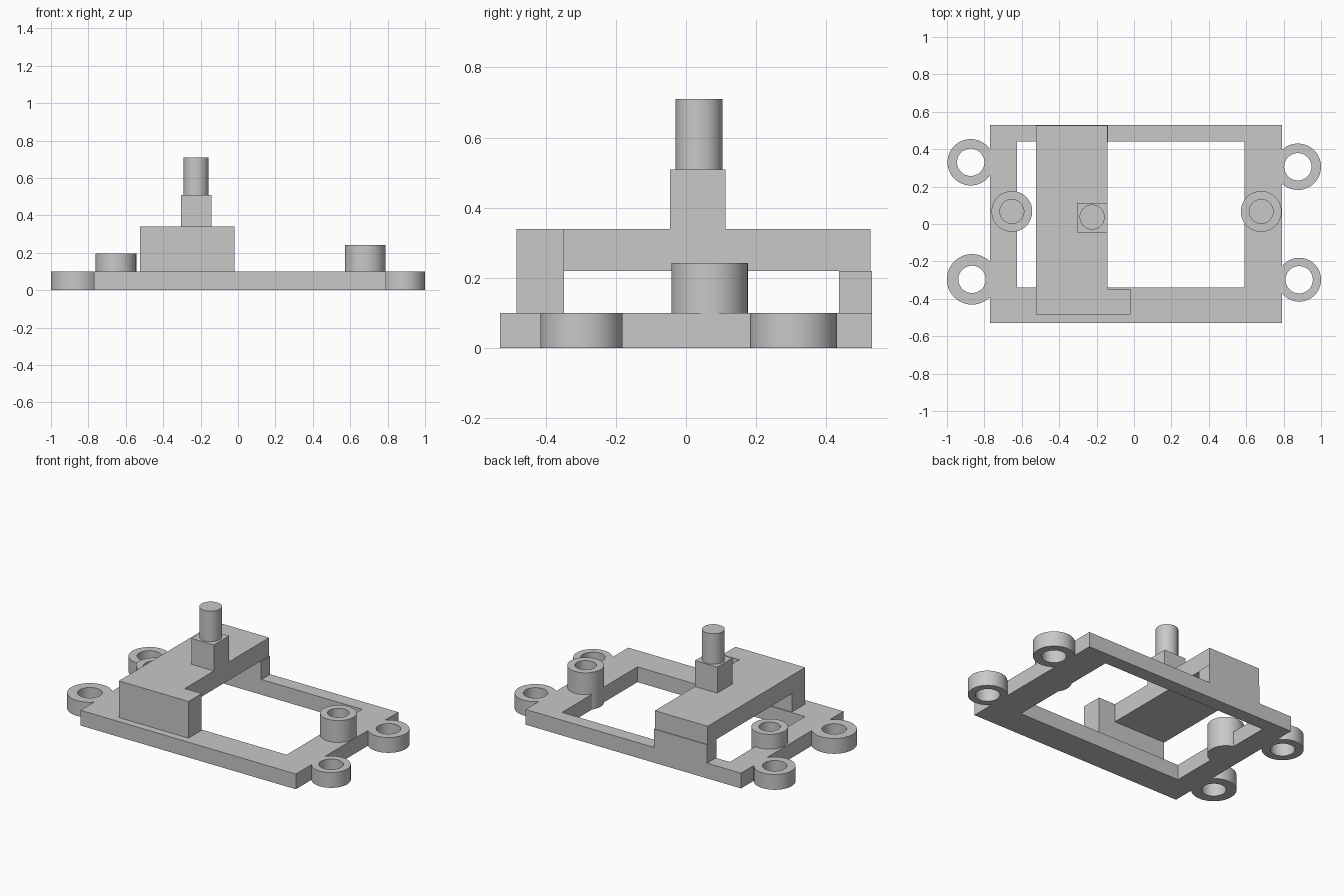
import bpy
import bmesh
from math import cos, sin, pi, radians

cube = bpy.data.objects.get("Cube")
if cube:
    bpy.data.objects.remove(cube, do_unlink=True)

grey = bpy.data.materials.new("plain_grey")
grey.use_nodes = True
grey.diffuse_color = (0.58, 0.58, 0.58, 1)
grey.node_tree.nodes["Principled BSDF"].inputs["Base Color"].default_value = (0.58, 0.58, 0.58, 1)


def loft(name, loops, closed=False, smooth=False):
    """Skin a series of matching loops; close it on itself or cap both ends."""
    bm = bmesh.new()
    rows = [[bm.verts.new(p) for p in loop] for loop in loops]
    n = len(rows[0])
    pairs = list(zip(rows, rows[1:]))
    if closed:
        pairs.append((rows[-1], rows[0]))
    else:
        bm.faces.new(rows[0])
        bm.faces.new(rows[-1])
    for a, b in pairs:
        for i in range(n):
            j = (i + 1) % n
            bm.faces.new((a[i], a[j], b[j], b[i]))
    bmesh.ops.recalc_face_normals(bm, faces=bm.faces)
    mesh = bpy.data.meshes.new(name)
    bm.to_mesh(mesh)
    bm.free()
    mesh.materials.append(grey)
    obj = bpy.data.objects.new(name, mesh)
    bpy.context.collection.objects.link(obj)
    if smooth:
        bpy.ops.object.select_all(action="DESELECT")
        obj.select_set(True)
        bpy.context.view_layer.objects.active = obj
        bpy.ops.object.shade_smooth_by_angle(angle=radians(30))
    return obj


def rect(x0, x1, y0, y1, z):
    return [(x0, y0, z), (x1, y0, z), (x1, y1, z), (x0, y1, z)]


def circle(x, y, r, z, n=64):
    return [(x + r * cos(2 * pi * i / n), y + r * sin(2 * pi * i / n), z) for i in range(n)]


def box(name, x0, x1, y0, y1, z0, z1):
    return loft(name, [rect(x0, x1, y0, y1, z0), rect(x0, x1, y0, y1, z1)])


def turned(name, x, y, profile, closed=False):
    return loft(name, [circle(x, y, r, z) for r, z in profile], closed, True)


BASE = 0.1

# Base frame with an off-centre rectangular opening
outer = (-0.77, 0.79, -0.53, 0.53)
inner = (-0.625, 0.59, -0.34, 0.44)
loft("base_frame", [rect(*outer, 0), rect(*outer, BASE),
                    rect(*inner, BASE), rect(*inner, 0)], closed=True)

# Mounting rings with through holes
for name, x, y, r in (("back_right_ring", -0.873, 0.33, 0.124),
                      ("front_right_ring", -0.866, -0.296, 0.135),
                      ("back_left_ring", 0.876, 0.306, 0.124),
                      ("front_left_ring", 0.883, -0.298, 0.117)):
    turned(name, x, y, [(r, 0), (r, BASE), (0.073, BASE), (0.073, 0)], closed=True)

# Round bosses with blind holes
for name, x, top in (("right_boss", -0.653, 0.197), ("left_boss", 0.68, 0.243)):
    turned(name, x, 0.067, [(0.109, 0), (0.109, top), (0.064, top), (0.064, BASE)])

# Bridge: front block, deck and back leg
box("bridge_front_block", -0.525, -0.02, -0.483, -0.347, BASE, 0.34)
box("bridge_deck", -0.525, -0.143, -0.347, 0.526, 0.22, 0.34)
box("bridge_back_leg", -0.525, -0.138, 0.436, 0.53, BASE, 0.22)

# Square post and round pin
box("post", -0.305, -0.143, -0.045, 0.112, 0.34, 0.51)
turned("pin", -0.224, 0.037, [(0.067, 0.51), (0.067, 0.71)])
